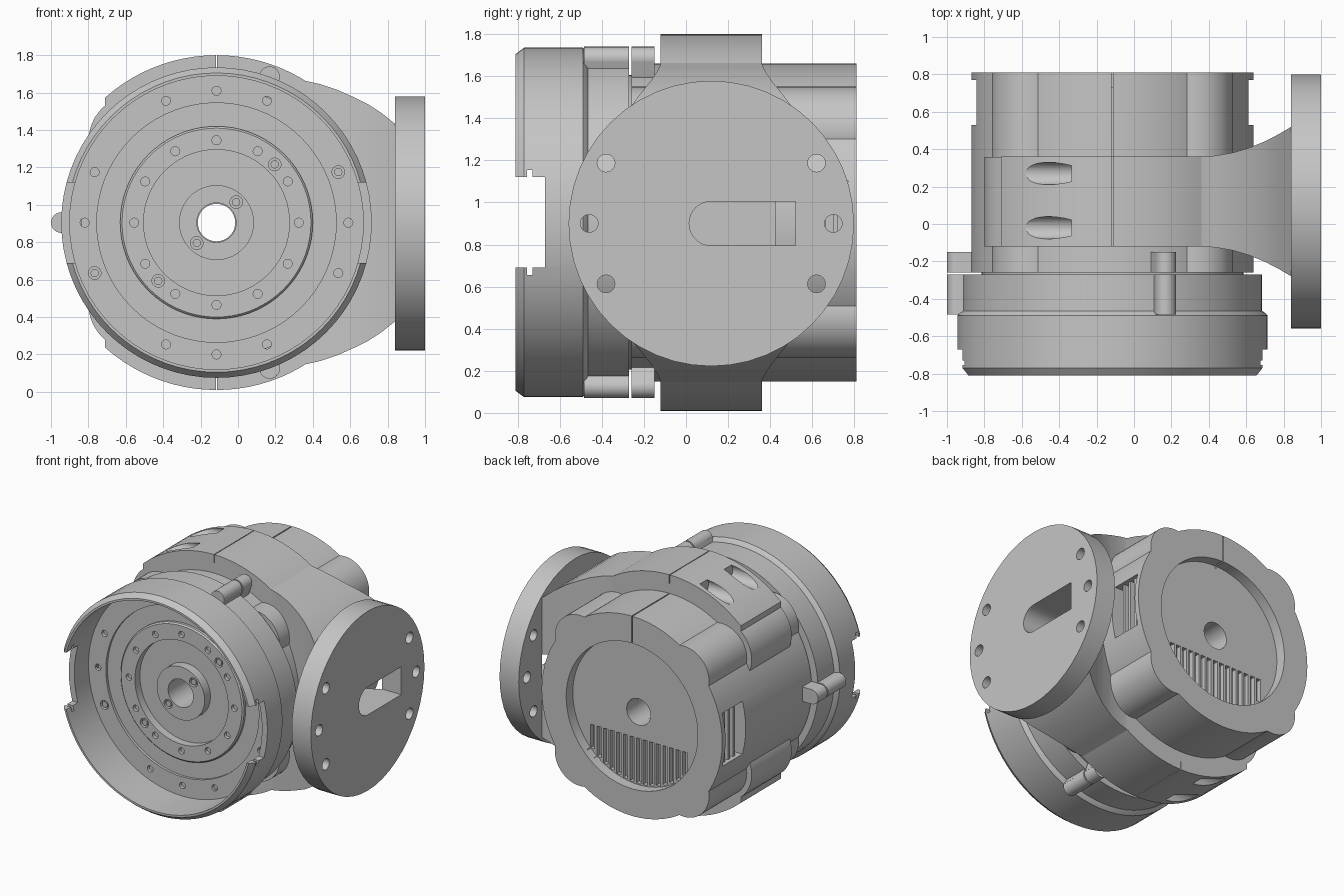
import bpy, bmesh, math
from mathutils import Vector, Matrix

cube = bpy.data.objects.get("Cube")
if cube:
    bpy.data.objects.remove(cube)

CX, CZ = -0.115, 0.905      # main axis runs along y through here
CY = 0.12                   # centre of clamp and flange

grey = bpy.data.materials.new("machined_grey")
grey.use_nodes = True
grey.diffuse_color = (0.56, 0.56, 0.56, 1)
grey.node_tree.nodes["Principled BSDF"].inputs["Base Color"].default_value = (0.56, 0.56, 0.56, 1)


def polar(r, deg, y):
    a = math.radians(deg)
    return Vector((CX + r * math.cos(a), y, CZ + r * math.sin(a)))


def cyl(bm, r, a, b, n=24):
    """Cylinder of radius r from point a to point b."""
    a, b = Vector(a), Vector(b)
    rot = (b - a).to_track_quat('Z', 'Y').to_matrix().to_4x4()
    bmesh.ops.create_cone(bm, cap_ends=True, segments=n, radius1=r, radius2=r,
                          depth=(b - a).length, matrix=Matrix.Translation((a + b) / 2) @ rot)


def box(bm, lo, hi, turn=None):
    """Box between two corners, optionally transformed."""
    lo, hi = Vector(lo), Vector(hi)
    m = Matrix.Translation((lo + hi) / 2) @ Matrix.Diagonal((*(hi - lo), 1))
    bmesh.ops.create_cube(bm, size=1, matrix=turn @ m if turn else m)


def lathe(bm, profile, n=72):
    """Closed (radius, y) profile turned about the main axis."""
    rings = [[bm.verts.new(polar(r, 360 * i / n, y)) for r, y in profile] for i in range(n)]
    k = len(profile)
    for i in range(n):
        p, q = rings[i], rings[(i + 1) % n]
        for j in range(k):
            bm.faces.new((p[j], p[(j + 1) % k], q[(j + 1) % k], q[j]))


def finish(name, bm):
    bmesh.ops.recalc_face_normals(bm, faces=bm.faces)
    me = bpy.data.meshes.new(name)
    bm.to_mesh(me)
    bm.free()
    ob = bpy.data.objects.new(name, me)
    bpy.context.scene.collection.objects.link(ob)
    me.materials.append(grey)
    return ob


def cut(ob, bm):
    """Subtract a temporary tool mesh."""
    tool = finish("cutter", bm)
    mod = ob.modifiers.new("cut", 'BOOLEAN')
    mod.object, mod.operation, mod.solver = tool, 'DIFFERENCE', 'EXACT'
    mod.use_self = True
    dg = bpy.context.evaluated_depsgraph_get()
    me = bpy.data.meshes.new_from_object(ob.evaluated_get(dg))
    ob.modifiers.clear()
    ob.data = me
    bpy.data.objects.remove(tool)


def cut_axis(ob, r, y0, y1):
    """Bore a hole along the main axis."""
    bm = bmesh.new()
    cyl(bm, r, (CX, y0, CZ), (CX, y1, CZ), 72)
    cut(ob, bm)


def slot_cutter():
    bm = bmesh.new()
    cyl(bm, 0.105, (0.66, 0.12, 0.9), (1.1, 0.12, 0.9), 32)
    box(bm, (0.66, 0.12, 0.795), (1.1, 0.52, 1.005))
    return bm


# Front housing: open shell with a stepped band and side notches
bm = bmesh.new()
lathe(bm, [(0.8, -0.81), (0.83, -0.77), (0.83, -0.49), (0.815, -0.475), (0.8, -0.465),
           (0.8, -0.27), (0.7, -0.27), (0.7, -0.46), (0.785, -0.48), (0.785, -0.81)])
housing = finish("front_housing", bm)
for y0, y1, h in ((-0.9, -0.67, 0.215), (-0.755, -0.73, 0.25)):
    bm = bmesh.new()
    box(bm, (-2, y0, CZ - h), (2, y1, CZ + h))
    cut(housing, bm)

# Output face: stepped rings and hub with bolt circles
bm = bmesh.new()
lathe(bm, [(0.787, -0.5), (0.64, -0.5), (0.64, -0.48), (0.515, -0.48), (0.515, -0.5),
           (0.505, -0.51), (0.39, -0.51), (0.39, -0.45), (0.2, -0.45), (0.2, -0.52),
           (0.105, -0.52), (0.105, -0.4), (0.787, -0.4)])
face = finish("output_face", bm)
bm = bmesh.new()
screws = []
for i in range(16):
    if i % 4 != 2:
        screws.append((0.705, i * 22.5, -0.5, i in (1, 9)))
screws += [(0.44, i * 30, -0.51, False) for i in range(12)]
screws += [(0.44, a, -0.51, True) for a in (45, 225)]
screws += [(0.152, a, -0.52, True) for a in (46, 226)]
for r, a, y, big in screws:
    cyl(bm, 0.034 if big else 0.024, polar(r, a, y - 0.02), polar(r, a, y + 0.025), 16)
cut(face, bm)
bm = bmesh.new()
for r, a, y, big in screws:
    if big:
        cyl(bm, 0.022, polar(r, a, y + 0.004), polar(r, a, y + 0.04), 12)
finish("face_screws", bm)

# Motor body with recessed rear cap
bm = bmesh.new()
lathe(bm, [(0.105, -0.42), (0.7, -0.42), (0.7, -0.26), (0.755, -0.26), (0.755, 0.81),
           (0.55, 0.81), (0.55, 0.73), (0.1, 0.73), (0.1, 0.6), (0.105, 0.6)])
body = finish("motor_body", bm)

# Broad rounded ribs that square off the body at its diagonals
bm = bmesh.new()
for a in (45, 135, 225, 315):
    cyl(bm, 0.21, polar(0.615, a, -0.26), polar(0.615, a, 0.81), 48)
ribs = finish("body_ribs", bm)
cut_axis(ribs, 0.552, -0.5, 1)

# Rear vents, side windows and top seam
bm = bmesh.new()
for i in range(15):
    dx = (i - 7) * 0.055
    bottom = math.sqrt(0.54 ** 2 - dx ** 2)
    box(bm, (CX + dx - 0.018, 0.695, CZ - bottom), (CX + dx + 0.018, 0.77, CZ - 0.2))
for s in (-1, 1):
    xs = sorted((CX + s * 0.62, CX + s * 0.9))
    box(bm, (xs[0], 0.53, CZ - 0.2), (xs[1], 0.77, CZ + 0.2))
box(bm, (CX - 0.004, 0.3, CZ + 0.53), (CX + 0.004, 0.9, CZ + 0.8))
cut(body, bm)
bm = bmesh.new()
for s in (-1, 1):
    for y in (0.59, 0.65, 0.71):
        x = CX + s * 0.65
        box(bm, (x - 0.05, y - 0.012, CZ - 0.2), (x + 0.05, y + 0.012, CZ + 0.2))
finish("window_bars", bm)

# Clamp band around the body, open on the right-hand side
bm = bmesh.new()
cyl(bm, 0.895, (CX, -0.12, CZ), (CX, 0.36, CZ), 96)
clamp = finish("clamp_band", bm)
bm = bmesh.new()
box(bm, (-2, -1, -1), (-0.71, 1, 3))
cut(clamp, bm)
cut_axis(clamp, 0.74, -0.5, 0.7)
bm = bmesh.new()
for s in (-1, 1):
    z = CZ + s * 0.825
    for y in (-0.02, 0.27):
        cyl(bm, 0.06, (-0.9, y, z), (-0.335, y, z))
    zs = sorted((CZ + s * 0.83, CZ + s * 1.0))
    box(bm, (CX - 0.003, -0.3, zs[0]), (CX + 0.003, 0.5, zs[1]))
cut(clamp, bm)
cut(clamp, slot_cutter())

# Rounded clamp ends hugging the ribs
bm = bmesh.new()
for a in (135, 225):
    cyl(bm, 0.25, polar(0.615, a, -0.119), polar(0.615, a, 0.359), 48)
ends = finish("clamp_ends", bm)
cut_axis(ends, 0.74, -0.5, 0.7)

# Flared neck lofted from rectangular sections (x, half width, half height)
sections = [(0.2, 0.238, 0.82), (0.35, 0.238, 0.76), (0.44, 0.246, 0.74), (0.53, 0.262, 0.71),
            (0.62, 0.289, 0.67), (0.7, 0.322, 0.63), (0.77, 0.358, 0.584), (0.85, 0.405, 0.52)]
bm = bmesh.new()
loops = [[bm.verts.new((x, CY + u * w, CZ + v * h))
          for u, v in ((-1, -1), (1, -1), (1, 1), (-1, 1))] for x, w, h in sections]
for p, q in zip(loops, loops[1:]):
    for j in range(4):
        bm.faces.new((p[j], p[(j + 1) % 4], q[(j + 1) % 4], q[j]))
bm.faces.new(loops[0])
bm.faces.new(loops[-1])
neck = finish("flange_neck", bm)
cut_axis(neck, 0.74, -0.5, 0.8)
cut(neck, slot_cutter())

# Mounting flange with slot and six holes
bm = bmesh.new()
cyl(bm, 0.678, (0.84, CY, 0.9), (1.0, CY, 0.9), 48)
flange = finish("mounting_flange", bm)
cut(flange, slot_cutter())
bm = bmesh.new()
for s in (-1, 1):
    for dy, dz in ((0.5, 0.287), (0.5, -0.287), (0.58, 0)):
        cyl(bm, 0.042, (0.8, CY + s * dy, 0.9 + dz), (1.1, CY + s * dy, 0.9 + dz))
cut(flange, bm)

# Three pairs of screw lugs joining housing and body
bm = bmesh.new()
for a in (70, 180, 290):
    turn = Matrix.Translation((CX, 0, CZ)) @ Matrix.Rotation(-math.radians(a), 4, 'Y')
    for y0, y1 in ((-0.485, -0.27), (-0.26, -0.15)):
        cyl(bm, 0.055, polar(0.83, a, y0), polar(0.83, a, y1))
        box(bm, (0.72, y0, -0.055), (0.83, y1, 0.055), turn)
finish("screw_lugs", bm)

# Smooth shading with sharp edges kept
bpy.ops.object.select_all(action='DESELECT')
for ob in bpy.context.scene.objects:
    if ob.type == 'MESH':
        ob.select_set(True)
        bpy.context.view_layer.objects.active = ob
bpy.ops.object.shade_smooth_by_angle(angle=math.radians(30))
